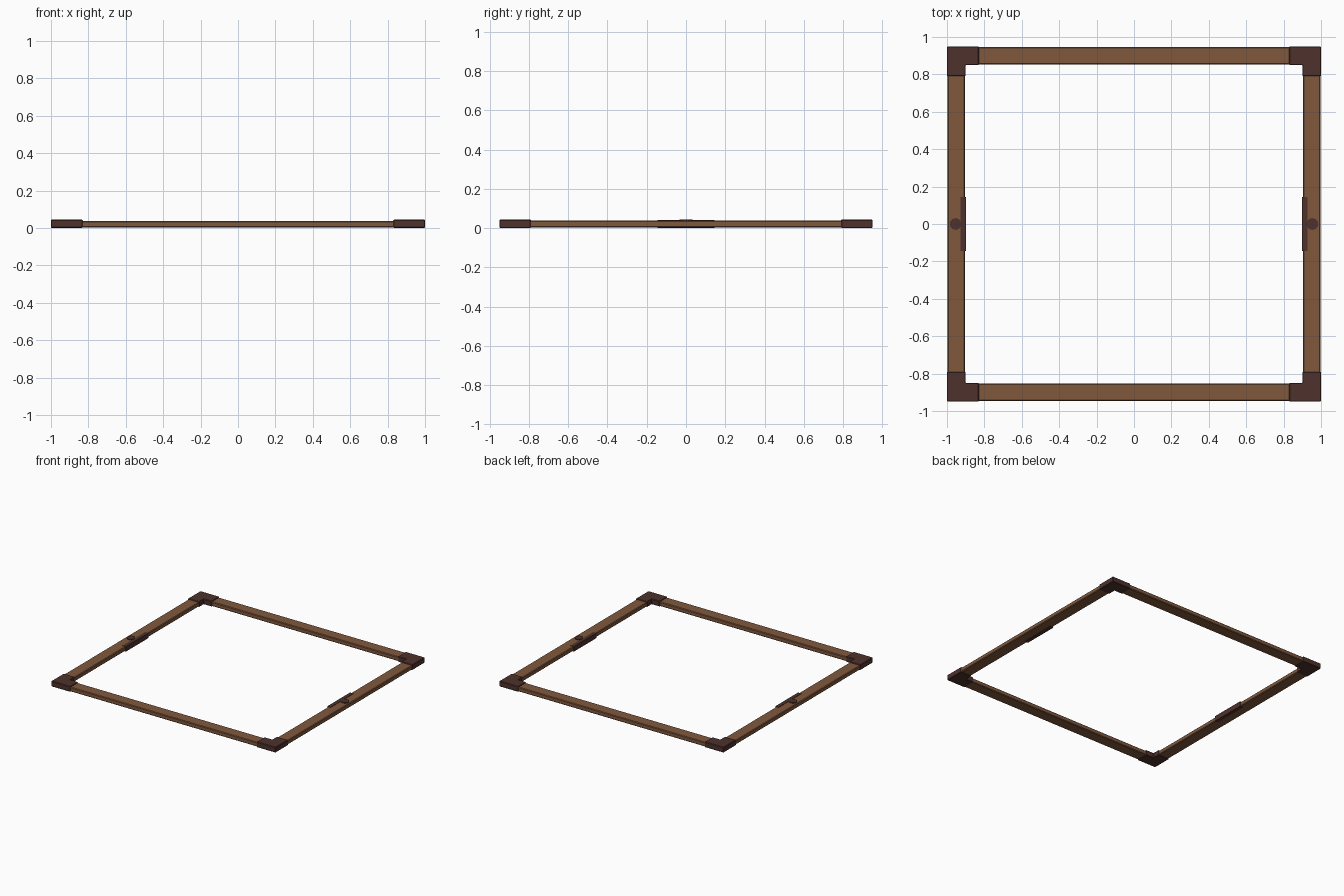
import bpy
import bmesh

cube = bpy.data.objects.get("Cube")
if cube:
    bpy.data.objects.remove(cube, do_unlink=True)


def material(name, color):
    m = bpy.data.materials.new(name)
    m.use_nodes = True
    m.diffuse_color = color
    m.node_tree.nodes["Principled BSDF"].inputs["Base Color"].default_value = color
    return m


wood = material("warm brown wood", (0.22, 0.098, 0.048, 1))
dark = material("dark brown metal", (0.077, 0.032, 0.026, 1))


def prism(name, outline, z0, z1, mat, bevel=0):
    """Extrude a flat outline from z0 to z1, with chamfered edges."""
    bm = bmesh.new()
    face = bm.faces.new([bm.verts.new((x, y, z0)) for x, y in outline])
    top = bmesh.ops.extrude_face_region(bm, geom=[face])["geom"]
    for v in top:
        if isinstance(v, bmesh.types.BMVert):
            v.co.z = z1
    bmesh.ops.recalc_face_normals(bm, faces=bm.faces)
    mesh = bpy.data.meshes.new(name)
    bm.to_mesh(mesh)
    bm.free()
    mesh.materials.append(mat)
    ob = bpy.data.objects.new(name, mesh)
    bpy.context.collection.objects.link(ob)
    if bevel:
        mod = ob.modifiers.new("chamfer", "BEVEL")
        mod.width = bevel
        mod.segments = 1
    return ob


def box(name, x0, x1, y0, y1, z0, z1, mat, bevel=0):
    return prism(name, [(x0, y0), (x1, y0), (x1, y1), (x0, y1)], z0, z1, mat, bevel)


X, Y, W = 1.0, 0.95, 0.1      # outer half sizes and rail width
INSET = 0.003

# Front and back rails
for side, s in (("front", -1), ("back", 1)):
    a, b = sorted((s * (Y - W + INSET), s * (Y - INSET)))
    box(side + "_rail", -0.85, 0.85, a, b, 0.003, 0.038, wood, 0.005)

# Side rails, each with a clasp plate on the inner edge and a bolt
for side, s in (("left", 1), ("right", -1)):
    a, b = sorted((s * (X - W + INSET), s * (X - INSET)))
    box(side + "_rail", a, b, -0.82, 0.82, 0.003, 0.038, wood, 0.005)
    a, b = sorted((s * 0.898, s * 0.927))
    box(side + "_clasp_plate", a, b, -0.145, 0.145, 0.0, 0.041, dark)
    bpy.ops.mesh.primitive_cylinder_add(vertices=10, radius=0.032, depth=0.016,
                                        location=(s * 0.954, 0, 0.036))
    bolt = bpy.context.object
    bolt.name = side + "_bolt"
    bolt.data.materials.append(dark)

# L-shaped corner caps
for side, sx in (("left", 1), ("right", -1)):
    for end, sy in (("front", -1), ("back", 1)):
        outline = [(X, Y), (0.83, Y), (0.83, Y - W), (X - W, Y - W),
                   (X - W, 0.79), (X, 0.79)]
        prism(f"{end}_{side}_corner_cap", [(sx * x, sy * y) for x, y in outline],
              0.0, 0.044, dark, 0.004)
